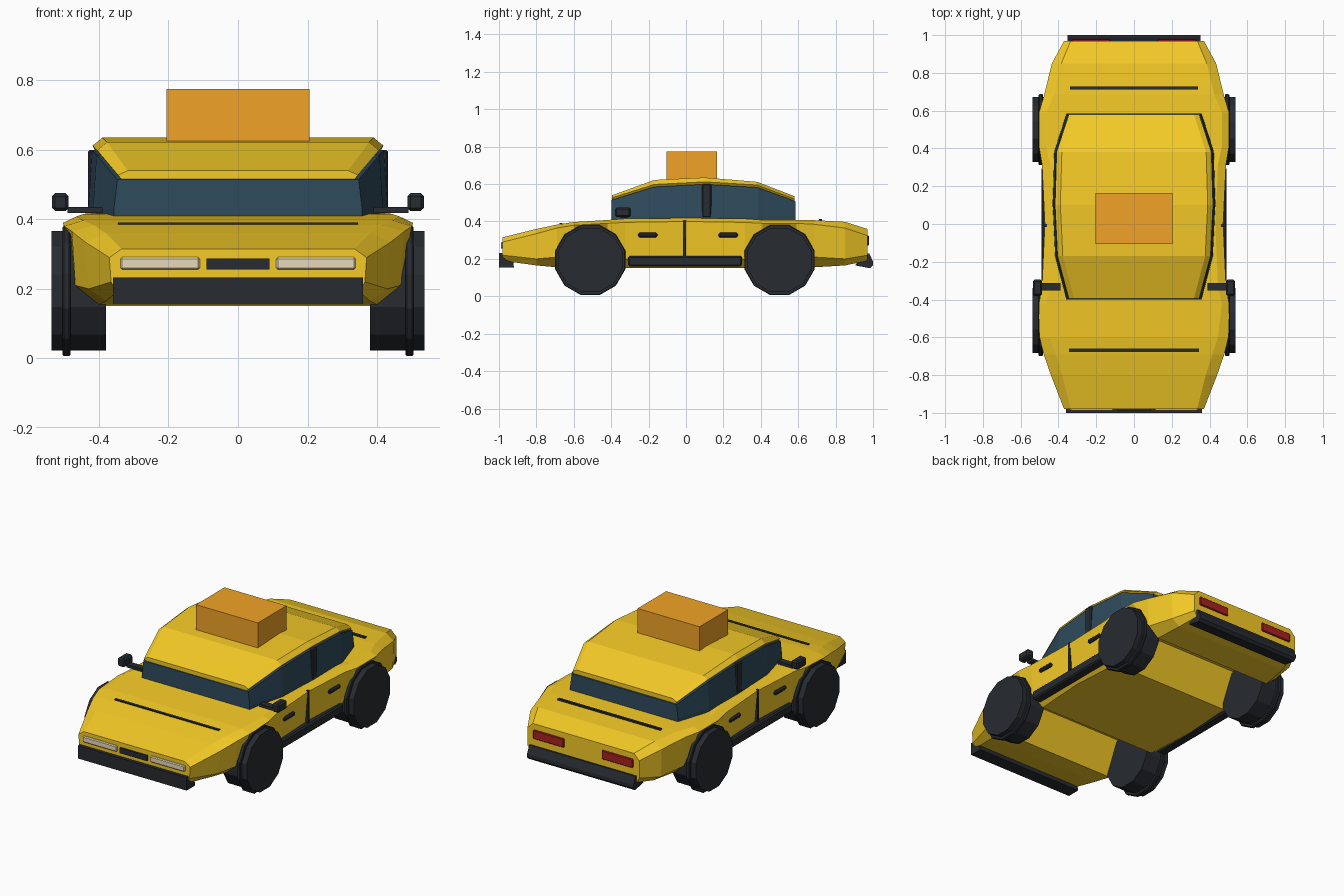
import bpy, bmesh, math
from mathutils import Matrix, Vector

if "Cube" in bpy.data.objects:
    bpy.data.objects.remove(bpy.data.objects["Cube"])


def paint(name, rgb):
    m = bpy.data.materials.new(name)
    m.diffuse_color = (*rgb, 1)
    m.use_nodes = True
    m.node_tree.nodes["Principled BSDF"].inputs["Base Color"].default_value = m.diffuse_color
    return m


YELLOW = paint("yellow_paint", (0.92, 0.60, 0.02))
GLASS = paint("dark_glass", (0.028, 0.07, 0.11))
BLACK = paint("black_trim", (0.02, 0.024, 0.03))
RED = paint("red_lens", (0.40, 0.015, 0.015))
CREAM = paint("cream_lens", (0.80, 0.70, 0.50))
ORANGE = paint("orange_sign", (0.88, 0.37, 0.02))


def finish(name, bm, mat, mirror=False):
    bmesh.ops.recalc_face_normals(bm, faces=bm.faces)
    me = bpy.data.meshes.new(name)
    bm.to_mesh(me)
    bm.free()
    me.materials.append(mat)
    ob = bpy.data.objects.new(name, me)
    bpy.context.collection.objects.link(ob)
    if mirror:
        ob.modifiers.new("mirror", 'MIRROR')
    return ob


def box(name, x, y, z, mat, bevel=0.0, mirror=False):
    """Box from (min, max) ranges on each axis."""
    bm = bmesh.new()
    size = [r[1] - r[0] for r in (x, y, z)]
    mid = Vector([(r[1] + r[0]) / 2 for r in (x, y, z)])
    bmesh.ops.create_cube(bm, size=1, matrix=Matrix.Translation(mid) @ Matrix.Diagonal((*size, 1)))
    if bevel:
        bmesh.ops.bevel(bm, geom=bm.edges[:], offset=bevel, segments=1, affect='EDGES')
    return finish(name, bm, mat, mirror)


def loft(name, sections, mat):
    """Skin closed rings; each section is (y, half profile from bottom to top)."""
    bm = bmesh.new()
    rings = []
    for y, half in sections:
        ring = half + [(-x, z) for x, z in reversed(half)]
        rings.append([bm.verts.new((x, y, z)) for x, z in ring])
    n = len(rings[0])
    for a, b in zip(rings, rings[1:]):
        for i in range(n):
            j = (i + 1) % n
            bm.faces.new((a[i], a[j], b[j], b[i]))
    bm.faces.new(rings[0])
    bm.faces.new(rings[-1])
    return finish(name, bm, mat)


def wheel_part(name, radius, x0, x1, y, bevel, mat):
    bm = bmesh.new()
    place = (Matrix.Translation(((x0 + x1) / 2, y, 0.194)) @ Matrix.Rotation(math.pi / 2, 4, 'Y')
             @ Matrix.Rotation(math.pi / 12, 4, 'Z'))
    bmesh.ops.create_cone(bm, cap_ends=True, segments=12, radius1=radius, radius2=radius,
                          depth=x1 - x0, matrix=place)
    if bevel:
        rims = [e for e in bm.edges if any(len(f.verts) > 4 for f in e.link_faces)]
        bmesh.ops.bevel(bm, geom=rims, offset=bevel, segments=1, affect='EDGES')
    return finish(name, bm, mat, True)


def bumper(name, profile, half, mat):
    bm = bmesh.new()
    face = bm.faces.new([bm.verts.new((-half, y, z)) for y, z in profile])
    new = bmesh.ops.extrude_face_region(bm, geom=[face])["geom"]
    bmesh.ops.translate(bm, vec=(2 * half, 0, 0), verts=[v for v in new if isinstance(v, bmesh.types.BMVert)])
    return finish(name, bm, mat)


# Body shell: y, then (x, z) of floor edge, lower side, shoulder, deck edge.
# Raised floor at the axles forms full-width wheel wells.
arch = [(.400, .35), (.480, .355), (.503, .39), (.465, .408)]
door = [(.400, .15), (.47, .20), (.487, .395), (.445, .415)]
stations = [
    (-0.98, [(.350, .19), (.365, .22), (.370, .29), (.335, .315)]),
    (-0.80, [(.380, .165), (.43, .20), (.440, .335), (.380, .36)]),
    (-0.69, [(.400, .155), (.468, .21), (.478, .365), (.415, .383)]),
    (-0.60, arch[:2] + [(.500, .38), (.445, .397)]),
    (-0.42, arch),
    (-0.325, door),
    (0.00, [(.420, .15), (.455, .20), (.472, .40), (.430, .418)]),
    (0.315, door),
    (0.41, arch),
    (0.59, arch),
    (0.685, [(.400, .155), (.465, .21), (.475, .385), (.425, .407)]),
    (0.85, [(.380, .165), (.43, .20), (.435, .365), (.385, .398)]),
    (0.97, [(.350, .19), (.370, .22), (.370, .325), (.335, .36)]),
]
loft("body", stations, YELLOW)

# Cabin: y, half width, roof skirt z, roof top z
cabin = [(-0.395, .345, .512, .54), (-0.17, .405, .583, .622), (0.10, .418, .597, .635),
         (0.38, .41, .58, .612), (0.58, .345, .505, .535)]
loft("roof", [(y, [(w - .012, s), (w, s + .015), (w - .028, t)]) for y, w, s, t in cabin], YELLOW)
loft("windows", [(y * 1.01, [(w + .012, .39), (w + .012, .43), (w + .002, s + .002)])
                 for y, w, s, t in cabin], GLASS)
box("door_pillar", (.40, .432), (.085, .135), (.42, .60), BLACK, .006, True)

# Roof sign
box("roof_sign", (-.205, .205), (-.105, .165), (.60, .775), ORANGE)

# Wheels
for label, y in (("front", -0.512), ("rear", 0.5)):
    wheel_part(label + "_tyre", .178, .38, .537, y, 0, BLACK)
    wheel_part(label + "_wheel_ring", .194, .482, .505, y, .004, BLACK)

# Bumpers
bumper("front_bumper", [(-1, .155), (-1, .232), (-.93, .232), (-.92, .155)], .36, BLACK)
bumper("rear_bumper", [(.905, .165), (.985, .15), (1.0, .165), (1.0, .185), (.98, .23), (.945, .23)],
       .352, BLACK)

# Lamps and grille
box("headlamp", (.11, .338), (-.99, -.965), (.255, .291), CREAM, .005, True)
box("grille", (-.09, .09), (-.99, -.965), (.255, .287), BLACK)
box("tail_lamp", (.125, .33), (.95, .978), (.272, .325), RED, .004, True)

# Panel lines on bonnet and boot
box("bonnet_line", (-.345, .345), (-.677, -.66), (.375, .391), BLACK)
box("boot_line", (-.34, .34), (.712, .728), (.39, .414), BLACK)

# Door details
box("side_sill", (.43, .49), (-.31, .30), (.16, .215), BLACK, .008, True)
box("door_line", (.43, .473), (-.016, 0), (.20, .405), BLACK, 0, True)
for label, y in (("front", -0.205), ("rear", 0.225)):
    box(label + "_door_handle", (.455, .49), (y - .052, y + .052), (.315, .34), BLACK, .008, True)

# Mirrors
box("mirror_stem", (.39, .49), (-.353, -.313), (.418, .435), BLACK, 0, True)
box("mirror_head", (.487, .535), (-.38, -.295), (.424, .475), BLACK, .009, True)
